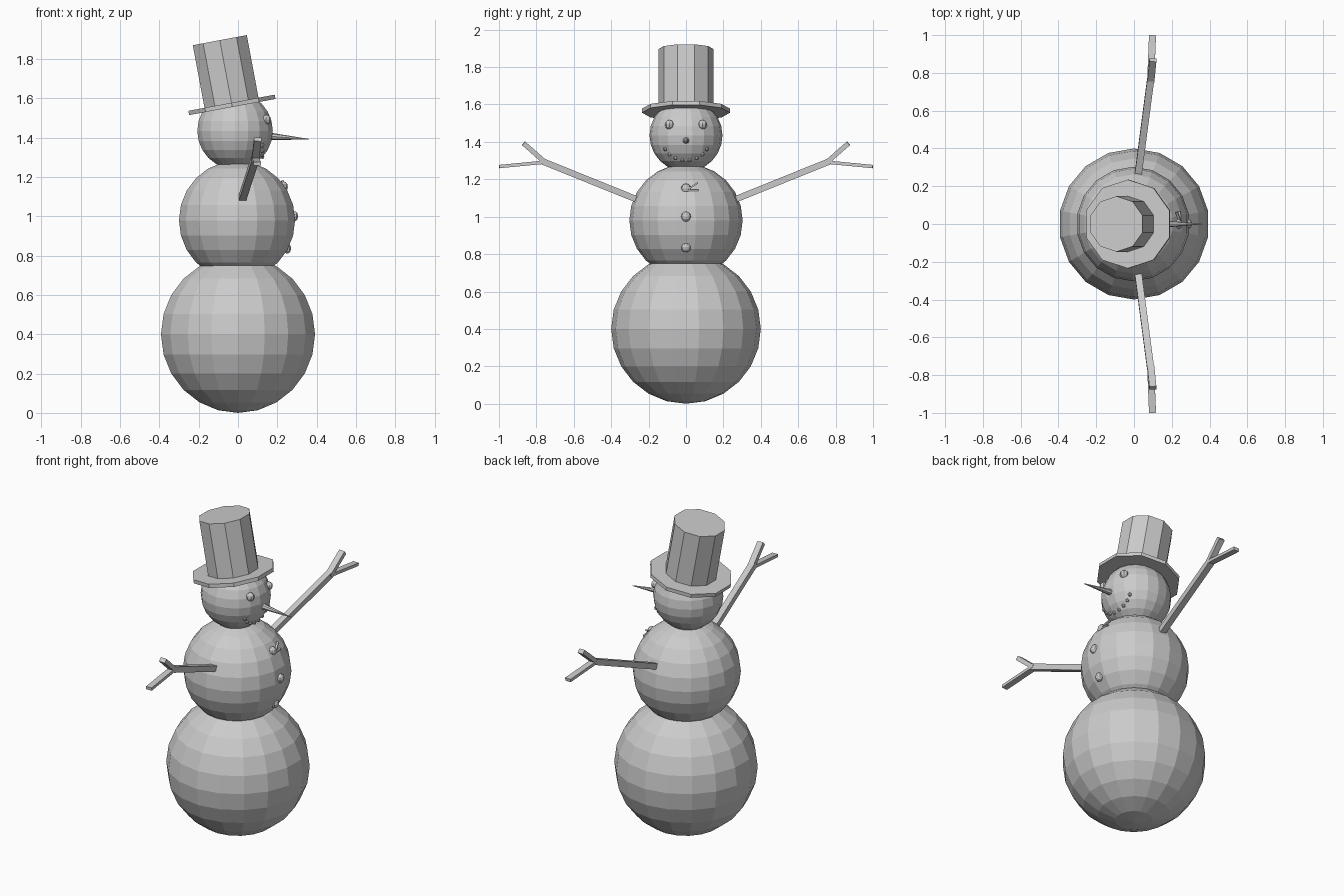
import bpy, bmesh, math
from mathutils import Vector, Matrix

cube = bpy.data.objects.get("Cube")
if cube:
    bpy.data.objects.remove(cube, do_unlink=True)

grey = bpy.data.materials.new("plain_grey")
grey.use_nodes = True
grey.diffuse_color = (0.6, 0.6, 0.6, 1)
grey.node_tree.nodes["Principled BSDF"].inputs["Base Color"].default_value = (0.6, 0.6, 0.6, 1)


def finish(name, bm):
    mesh = bpy.data.meshes.new(name)
    bm.to_mesh(mesh)
    bm.free()
    mesh.materials.append(grey)
    obj = bpy.data.objects.new(name, mesh)
    bpy.context.collection.objects.link(obj)
    return obj


def ball(name, centre, radius, segments=18, rings=12, squash=1.0):
    bm = bmesh.new()
    bmesh.ops.create_uvsphere(bm, u_segments=segments, v_segments=rings, radius=radius)
    bmesh.ops.scale(bm, vec=(squash, 1, 1), verts=bm.verts)
    bmesh.ops.translate(bm, vec=centre, verts=bm.verts)
    return finish(name, bm)


def cone(name, start, end, r1, r2, sides):
    """Cone or cylinder running from start to end."""
    start, end = Vector(start), Vector(end)
    axis = end - start
    bm = bmesh.new()
    bmesh.ops.create_cone(bm, cap_ends=True, segments=sides, radius1=r1, radius2=r2, depth=axis.length)
    turn = Vector((0, 0, 1)).rotation_difference(axis).to_matrix().to_4x4()
    bm.transform(Matrix.Translation((start + end) / 2) @ turn)
    return finish(name, bm)


def stick(name, start, end, wide, thick):
    """Square twig from start to end, wide along x."""
    start, end = Vector(start), Vector(end)
    along = (end - start).normalized()
    up = along.cross(Vector((1, 0, 0))).normalized()
    side = up.cross(along)
    frame = Matrix((side * wide, along * (end - start).length, up * thick)).transposed().to_4x4()
    bm = bmesh.new()
    bmesh.ops.create_cube(bm, size=1)
    bm.transform(Matrix.Translation((start + end) / 2) @ frame)
    bmesh.ops.recalc_face_normals(bm, faces=bm.faces)
    return finish(name, bm)


# Three stacked snowballs
ball("lower_body", (0, 0, 0.4), 0.4, squash=0.995)
ball("middle_body", (-0.005, 0, 0.98), 0.303, squash=0.99)
HEAD, HEAD_R = Vector((-0.015, 0, 1.435)), 0.195
ball("head", HEAD, HEAD_R)

# Tilted top hat
tilt = Vector((-math.sin(math.radians(10.6)), 0, math.cos(math.radians(10.6))))
brim = Vector((-0.031, 0, 1.567))
cone("hat_brim", brim - tilt * 0.011, brim + tilt * 0.011, 0.235, 0.235, 10)
cone("hat_crown", brim, brim + tilt * 0.335, 0.147, 0.147, 10)

# Carrot nose
cone("nose", (0.13, 0, 1.41), (0.36, 0, 1.392), 0.021, 0.002, 8)


def on_head(y, z, lift=0.0):
    dz = z - HEAD.z
    return (HEAD.x + math.sqrt(HEAD_R ** 2 - y * y - dz * dz) + lift, y, z)


# Eyes and pebble mouth
for label, s in (("left", 1), ("right", -1)):
    ball(label + "_eye", on_head(s * 0.088, 1.492, -0.006), 0.025, 8, 6)
for i in range(8):
    a = math.radians(-63 + 18 * i)
    ball("mouth_pebble", on_head(0.125 * math.sin(a), 1.41 - 0.108 * math.cos(a), -0.003), 0.011, 6, 4)

# Coat buttons and a small splinter beside the top one
for z in (1.15, 1.0, 0.837):
    x = math.sqrt(0.3 ** 2 - (z - 0.98) ** 2) - 0.014
    ball("button", (x, 0, z), 0.027, 10, 6, 0.8)
stick("splinter_upper", (0.245, 0.012, 1.148), (0.225, 0.062, 1.18), 0.012, 0.008)
stick("splinter_lower", (0.245, 0.012, 1.142), (0.24, 0.065, 1.142), 0.012, 0.008)

# Forked twig arms
for label, s in (("left", 1), ("right", -1)):
    fork = (0.088, s * 0.765, 1.295)
    stick(label + "_arm", (0.022, s * 0.262, 1.092), fork, 0.037, 0.034)
    stick(label + "_upper_twig", (0.088, s * 0.75, 1.288), (0.1, s * 0.868, 1.392), 0.037, 0.026)
    stick(label + "_lower_twig", (0.088, s * 0.75, 1.292), (0.098, s * 0.999, 1.268), 0.037, 0.018)
